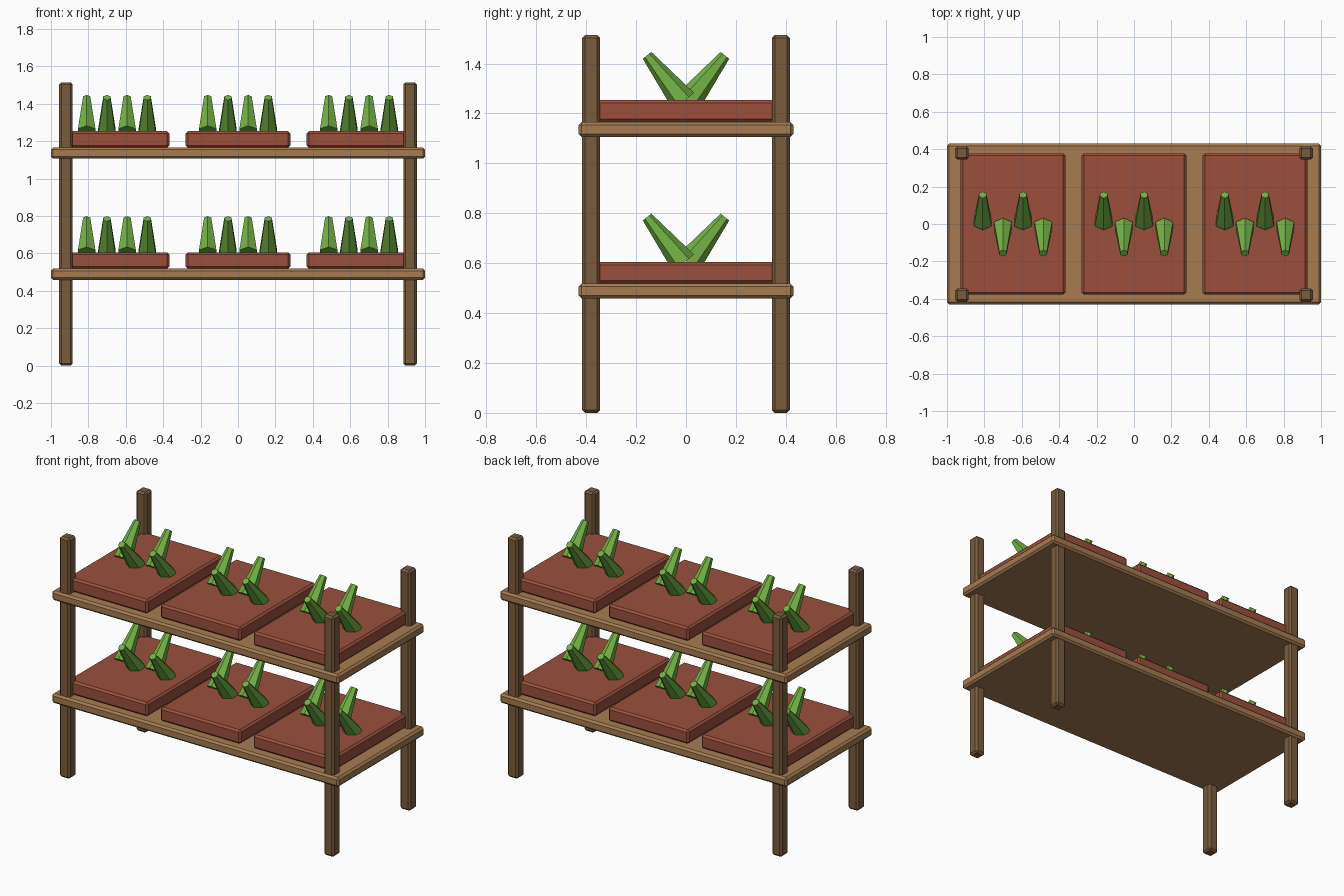
import bpy, bmesh
from mathutils import Matrix, Vector

if "Cube" in bpy.data.objects:
    bpy.data.objects.remove(bpy.data.objects["Cube"])


def material(name, rgb):
    m = bpy.data.materials.new(name)
    m.diffuse_color = (*rgb, 1)
    m.use_nodes = True
    m.node_tree.nodes["Principled BSDF"].inputs["Base Color"].default_value = m.diffuse_color
    return m


POST = material("dark wood", (0.195, 0.107, 0.048))
SHELF = material("light wood", (0.381, 0.202, 0.084))
CLAY = material("terracotta", (0.328, 0.080, 0.045))
LEAF = material("leaf green", (0.168, 0.434, 0.056))


def finish(bm, name, mat):
    bmesh.ops.recalc_face_normals(bm, faces=bm.faces)
    me = bpy.data.meshes.new(name)
    bm.to_mesh(me)
    bm.free()
    me.materials.append(mat)
    ob = bpy.data.objects.new(name, me)
    bpy.context.collection.objects.link(ob)
    return ob


def box(name, mat, centre, size, bevel=0.012):
    """Chamfered box."""
    bm = bmesh.new()
    bmesh.ops.create_cube(bm, size=1)
    bmesh.ops.scale(bm, vec=size, verts=bm.verts)
    bmesh.ops.bevel(bm, geom=bm.edges[:], offset=bevel, segments=1,
                    affect='EDGES')
    bmesh.ops.translate(bm, vec=centre, verts=bm.verts)
    return finish(bm, name, mat)


def leaf(name, base, tip):
    """Six-sided tapered leaf running from base to tip."""
    base, tip = Vector(base), Vector(tip)
    axis = tip - base
    # tilt purely about x so a ridge stays on top
    turn = Vector((0, 0, 1)).rotation_difference(axis).to_matrix().to_4x4()
    bm = bmesh.new()
    bmesh.ops.create_cone(bm, cap_ends=True, segments=6, radius1=0.054,
                          radius2=0.022, depth=axis.length,
                          matrix=Matrix.Translation((base + tip) / 2) @ turn)
    return finish(bm, name, LEAF)


# Four corner posts
for x in (-0.92, 0.92):
    for y in (-0.38, 0.38):
        box("corner_post", POST, (x, y, 0.757), (0.072, 0.072, 1.514))

# Two shelves, each with three trays of four leaves
for z in (0.488, 1.136):
    box("shelf", SHELF, (0, 0, z), (2.0, 0.86, 0.06))
    soil = z + 0.117
    for tx in (-0.647, 0, 0.647):
        box("planter_tray", CLAY, (tx, 0, z + 0.0735), (0.56, 0.756, 0.087))
        for i in range(4):
            x = tx + (i - 1.5) * 0.108
            side = 1 if i % 2 == 0 else -1   # alternate back and front lean
            leaf("leaf", (x, side * 0.010, soil - 0.004),
                 (x, side * 0.156, soil + 0.180))
